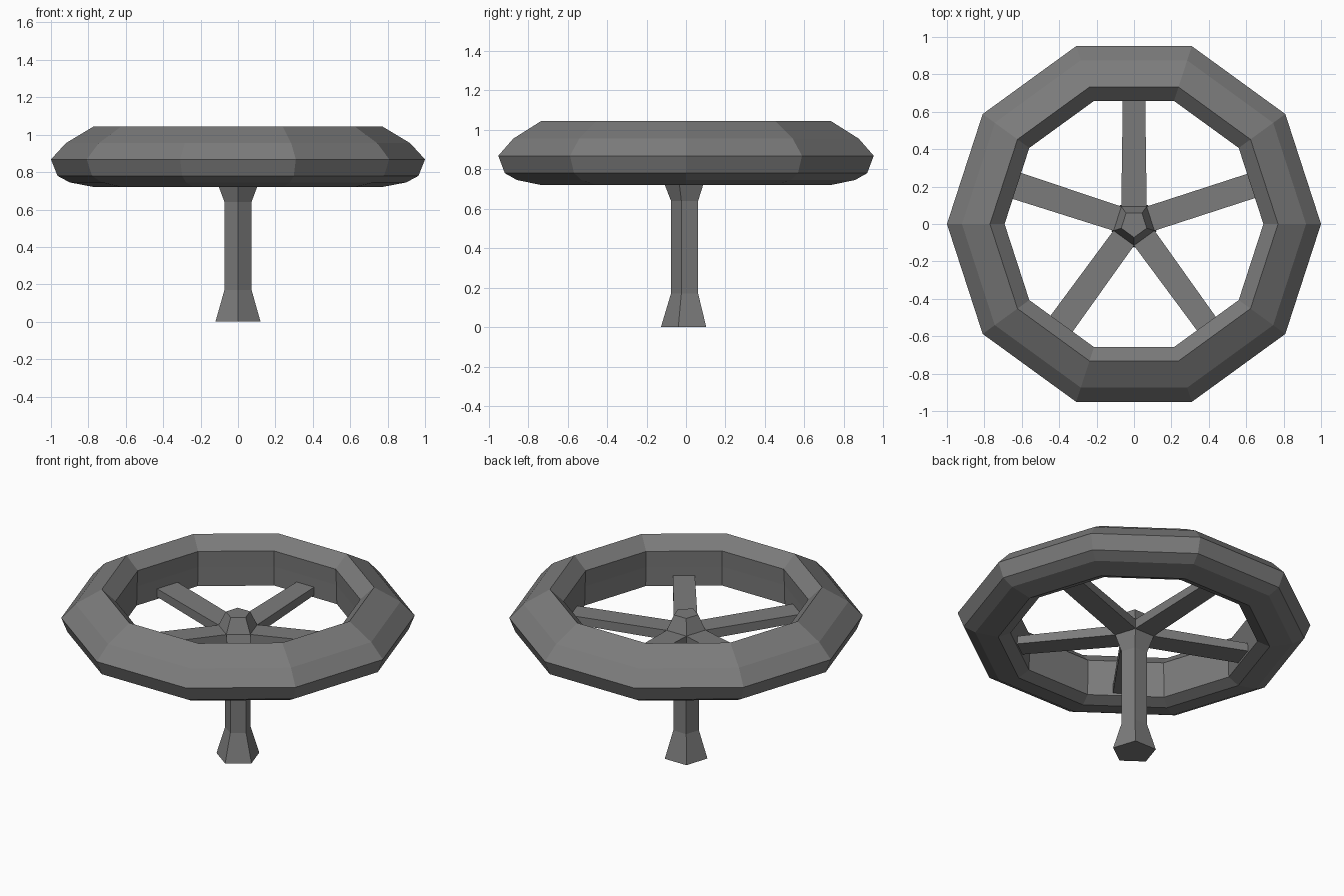
import bpy, bmesh
from math import cos, sin, radians, tau
from mathutils import Matrix

if "Cube" in bpy.data.objects:
    bpy.data.objects.remove(bpy.data.objects["Cube"])

# Dark grey metal
dark = bpy.data.materials.new("dark_grey")
dark.diffuse_color = (0.2, 0.2, 0.2, 1)
dark.use_nodes = True
dark.node_tree.nodes["Principled BSDF"].inputs["Base Color"].default_value = dark.diffuse_color


def finish(bm, name):
    bmesh.ops.recalc_face_normals(bm, faces=bm.faces)
    mesh = bpy.data.meshes.new(name)
    bm.to_mesh(mesh)
    bm.free()
    mesh.materials.append(dark)
    obj = bpy.data.objects.new(name, mesh)
    bpy.context.collection.objects.link(obj)
    return obj


def lathe(name, profile, sides, phase, closed):
    """Spin (radius, z) points into a faceted ring or a capped column."""
    bm = bmesh.new()
    loops = []
    for r, z in profile:
        angles = [phase + tau * i / sides for i in range(sides)]
        loops.append([bm.verts.new((r * cos(a), r * sin(a), z)) for a in angles])
    pairs = list(zip(loops, loops[1:]))
    if closed:
        pairs.append((loops[-1], loops[0]))
    else:
        bm.faces.new(loops[0])
        bm.faces.new(loops[-1])
    for a, b in pairs:
        for i in range(sides):
            j = (i + 1) % sides
            bm.faces.new((a[i], a[j], b[j], b[i]))
    return finish(bm, name)


def spoke(name, angle, inner, outer):
    """Tapered bar; each end is (distance, half width, bottom z, top z)."""
    bm = bmesh.new()
    ends = []
    for d, w, lo, hi in (inner, outer):
        corners = ((d, -w, lo), (d, w, lo), (d, w, hi), (d, -w, hi))
        ends.append([bm.verts.new(c) for c in corners])
    a, b = ends
    bm.faces.new(a)
    bm.faces.new(b)
    for i in range(4):
        j = (i + 1) % 4
        bm.faces.new((a[i], a[j], b[j], b[i]))
    bm.transform(Matrix.Rotation(radians(angle), 4, 'Z'))
    return finish(bm, name)


# Ten-sided wheel rim
lathe("wheel_rim",
      [(0.77, 1.045), (0.92, 0.955), (1.0, 0.868), (0.965, 0.78), (0.90, 0.745),
       (0.77, 0.72), (0.70, 0.75), (0.697, 0.87), (0.692, 0.97)],
      10, 0, True)

# Five-sided stem with flared foot and hub
lathe("stem_and_hub",
      [(0.127, 0.0), (0.076, 0.17), (0.076, 0.64), (0.115, 0.74),
       (0.115, 0.80), (0.072, 0.89)],
      5, radians(270), False)

# Spokes growing out of the hub faces, with slightly different tapers
for k, half in enumerate((0.06, 0.073, 0.073, 0.062, 0.068)):
    spoke(f"spoke_{k + 1}", 90 + 72 * k,
          (0.09, 0.068, 0.74, 0.80), (0.67, half, 0.765, 0.815))
